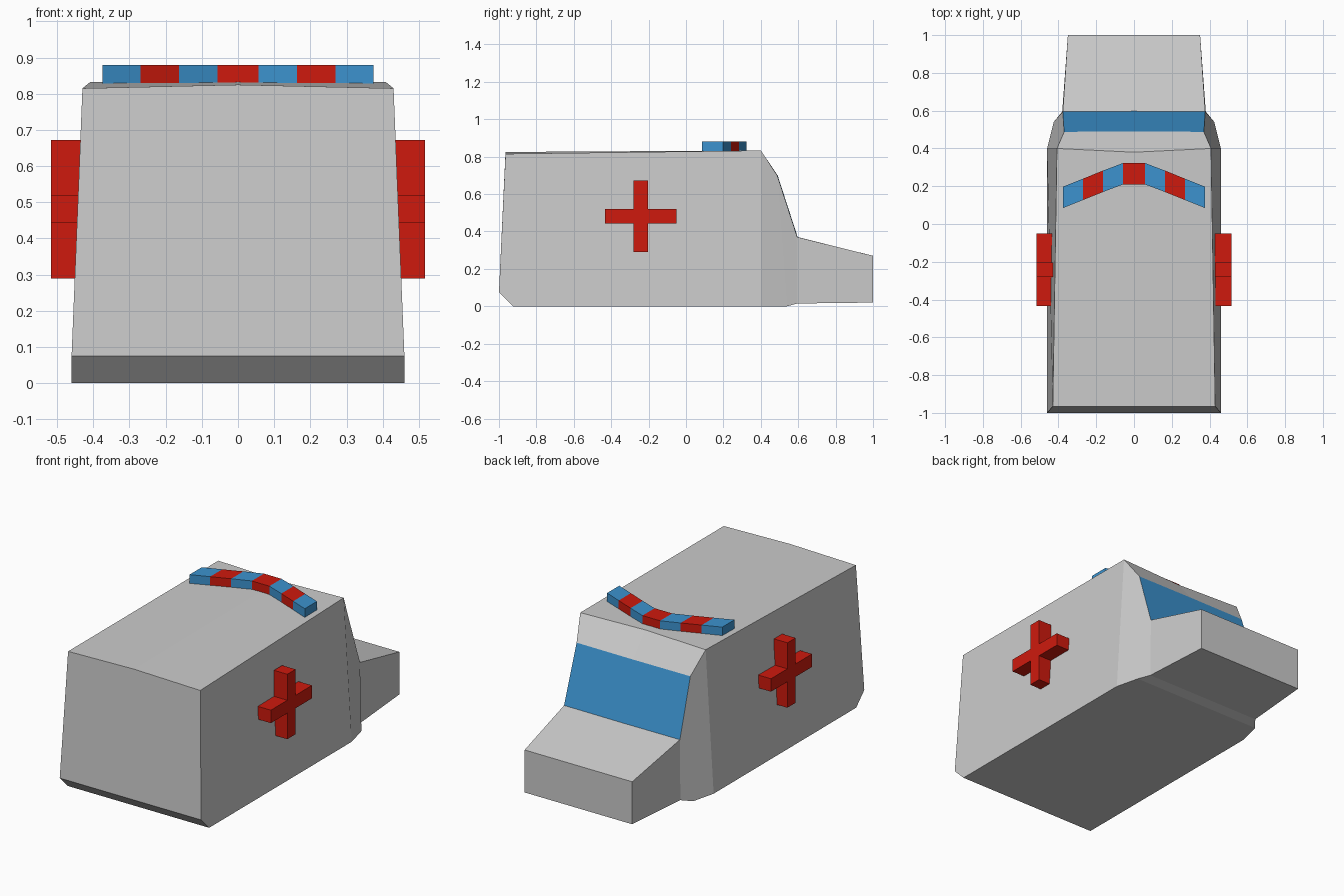
import bpy, bmesh

if "Cube" in bpy.data.objects:
    bpy.data.objects.remove(bpy.data.objects["Cube"])

def material(name, rgb):
    m = bpy.data.materials.new(name)
    m.diffuse_color = (*rgb, 1)
    m.use_nodes = True
    m.node_tree.nodes["Principled BSDF"].inputs["Base Color"].default_value = m.diffuse_color
    return m

RED = material("red", (0.62, 0.01, 0.004))
BLUE = material("blue", (0.045, 0.29, 0.62))

def make(name, verts, faces, mats=(), slots=None):
    me = bpy.data.meshes.new(name)
    me.from_pydata(verts, [], faces)
    for m in mats:
        me.materials.append(m)
    if slots:
        for p, s in zip(me.polygons, slots):
            p.material_index = s
    bm = bmesh.new()
    bm.from_mesh(me)
    bmesh.ops.recalc_face_normals(bm, faces=bm.faces)
    bm.to_mesh(me)
    bm.free()
    ob = bpy.data.objects.new(name, me)
    bpy.context.collection.objects.link(ob)
    return ob

# Van body: right half as named corner points, mirrored across x = 0
P = {
    "rear_low": (0.46, -1.0, 0.075), "rear_bot": (0.46, -0.925, 0), "rear_top": (0.43, -0.965, 0.815),
    "side_bot": (0.46, 0.40, 0), "roof": (0.408, 0.40, 0.833),
    "pillar_bot": (0.425, 0.54, 0), "glass_top": (0.37, 0.488, 0.70),
    "nose_bot": (0.38, 0.595, 0.015), "glass_bot": (0.377, 0.595, 0.37),
    "hood_bot": (0.35, 1.0, 0.02), "hood_top": (0.35, 1.0, 0.27),
    # centre line
    "c_rear_low": (0, -1.0, 0.075), "c_rear_bot": (0, -0.925, 0), "c_rear_top": (0, -0.965, 0.825),
    "c_roof": (0, 0.38, 0.833), "c_glass_top": (0, 0.49, 0.70), "c_glass_bot": (0, 0.597, 0.37),
    "c_hood_top": (0, 1.0, 0.27), "c_hood_bot": (0, 1.0, 0.02),
    "c_nose_bot": (0, 0.595, 0.015), "c_pillar_bot": (0, 0.54, 0), "c_side_bot": (0, 0.40, 0),
}
panels = [
    "rear_low rear_bot side_bot roof rear_top",            # side wall
    "side_bot pillar_bot glass_top roof",                  # corner pillar
    "pillar_bot nose_bot glass_bot glass_top",
    "nose_bot hood_bot hood_top glass_bot",                # bonnet side
]
strip = "rear_bot rear_low rear_top roof glass_top glass_bot hood_top hood_bot nose_bot pillar_bot side_bot rear_bot".split()
for a, b in zip(strip, strip[1:]):
    if a != "glass_top":                                   # left open for the windscreen
        panels.append(f"{a} {b} c_{b} c_{a}")

def mirrored(name, panels, mats=()):
    keys = sorted({k for p in panels for k in p.split()})
    idx = {k: i for i, k in enumerate(keys)}
    ob = make(name, [P[k] for k in keys], [[idx[k] for k in p.split()] for p in panels], mats)
    ob.modifiers.new("mirror", "MIRROR")
    return ob

mirrored("van_body", panels)
mirrored("windscreen", ["glass_top c_glass_top c_glass_bot glass_bot"], [BLUE])

# Roof light bar: seven alternating blocks along a bent path
path = [(-0.375, 0.198), (-0.27, 0.24), (-0.163, 0.283), (-0.057, 0.323),
        (0.057, 0.323), (0.163, 0.283), (0.27, 0.24), (0.375, 0.198)]
verts, faces, slots = [], [], []
for x, y in path:
    verts += [(x, y, 0.829), (x, y, 0.88), (x, y - 0.113, 0.88), (x, y - 0.113, 0.829)]
for i in range(7):
    for k in range(4):
        n = (k + 1) % 4
        faces.append((4*i + k, 4*i + n, 4*i + 4 + n, 4*i + 4 + k))
        slots.append(i % 2)
faces += [(0, 1, 2, 3), (28, 29, 30, 31)]
slots += [0, 0]
make("light_bar", verts, faces, [BLUE, RED], slots)

# Raised cross on each side: extruded twelve-point outline
A, W = 0.191, 0.038
outline = [(W, W), (W, A), (-W, A), (-W, W), (-A, W), (-A, -W),
           (-W, -W), (-W, -A), (W, -A), (W, -W), (A, -W), (A, W)]
for name, s in (("left_cross", -1), ("right_cross", 1)):
    verts = [(s * x, -0.242 + u, 0.481 + v) for x in (0.43, 0.517) for u, v in outline]
    faces = [(i, (i + 1) % 12, 12 + (i + 1) % 12, 12 + i) for i in range(12)]
    for o in (0, 12):
        faces += [(o, o + 3, o + 6, o + 9)]
        faces += [(o + a, o + b, o + c, o + d) for a, b, c, d in
                  ((0, 1, 2, 3), (3, 4, 5, 6), (6, 7, 8, 9), (9, 10, 11, 0))]
    make(name, verts, faces, [RED])
